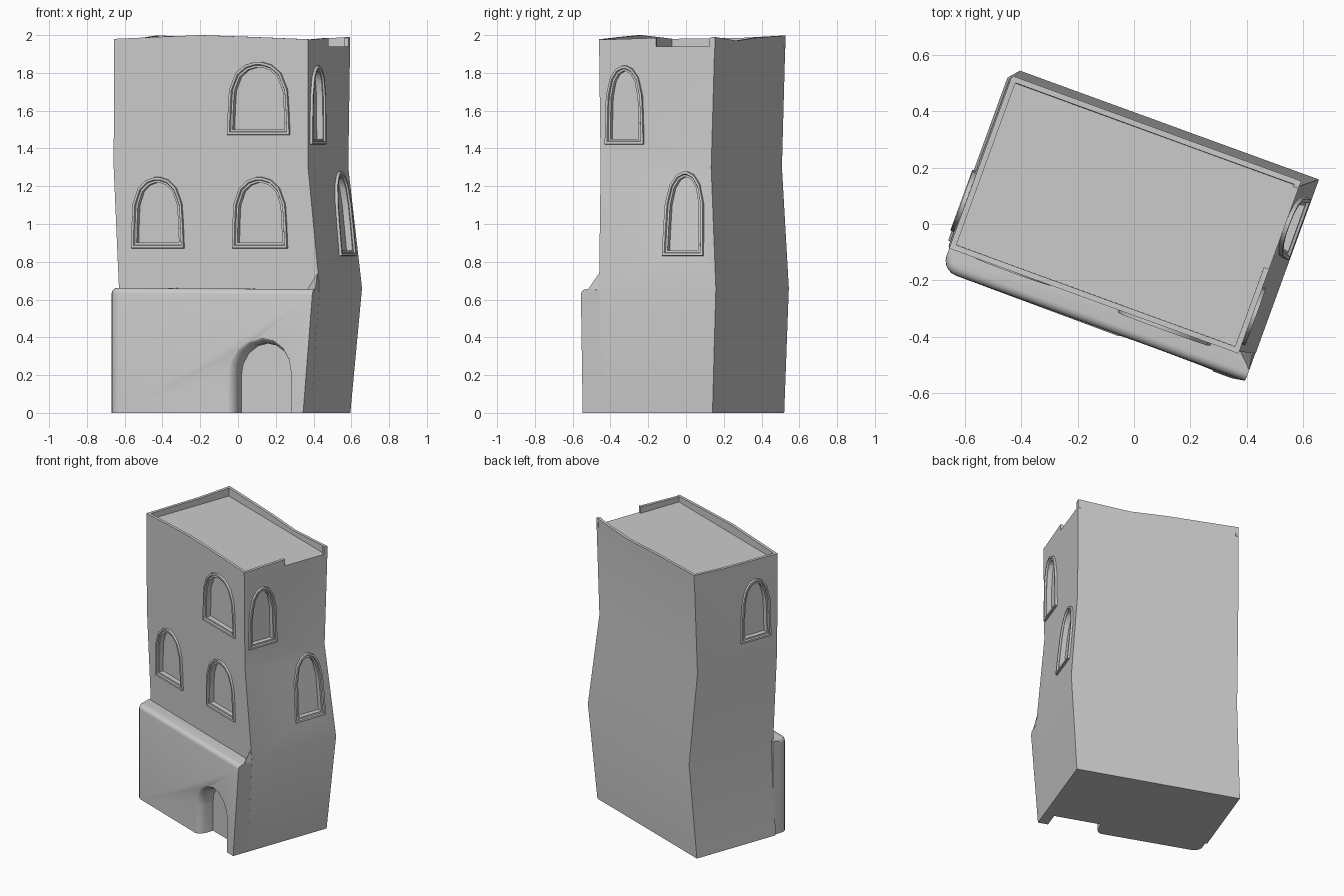
import bpy, bmesh, math

if "Cube" in bpy.data.objects:
    bpy.data.objects.remove(bpy.data.objects["Cube"])

TURN = math.radians(-20)

# Wall positions (building's own axes) at four heights; the walls bulge at z = 0.66
Z = [0, .66, 1.3, 2.0]
WALLS = {'right': [.511, .563, .503, .506], 'left': [-.60, -.567, -.592, -.587],
         'back': [.335, .373, .325, .347], 'front': [-.28, -.285, -.298, -.306]}


def wall(side, z):
    v = WALLS[side]
    for i in range(3):
        if z <= Z[i + 1]:
            t = (z - Z[i]) / (Z[i + 1] - Z[i])
            return v[i] + t * (v[i + 1] - v[i])
    return v[3]


def on_wall(side, s, z, d=0):
    """Point on a wall: s along it, d outwards."""
    p = wall(side, z) + (d if side in ('right', 'back') else -d)
    return (s, p, z) if side in ('front', 'back') else (p, s, z)


def finish(name, bm):
    bmesh.ops.recalc_face_normals(bm, faces=bm.faces)
    me = bpy.data.meshes.new(name)
    bm.to_mesh(me)
    bm.free()
    ob = bpy.data.objects.new(name, me)
    bpy.context.collection.objects.link(ob)
    ob.rotation_euler.z = TURN
    return ob


def loft_bm(rings, closed=False):
    bm = bmesh.new()
    vs = [[bm.verts.new(p) for p in r] for r in rings]
    n = len(rings[0])
    for k in range(len(vs) if closed else len(vs) - 1):
        a, b = vs[k], vs[(k + 1) % len(vs)]
        for i in range(n):
            j = (i + 1) % n
            bm.faces.new((a[i], a[j], b[j], b[i]))
    if not closed:
        bm.faces.new(vs[0])
        bm.faces.new(vs[-1])
    return bm


def loft(name, rings, closed=False):
    return finish(name, loft_bm(rings, closed))


def cut(ob, cutter):
    bpy.context.view_layer.update()
    m = ob.modifiers.new('cut', 'BOOLEAN')
    m.operation, m.object, m.solver = 'DIFFERENCE', cutter, 'EXACT'
    bpy.context.view_layer.objects.active = ob
    bpy.ops.object.modifier_apply(modifier=m.name)
    bpy.data.objects.remove(cutter)


# Main tower body, flat roof at z = 1.94
body = loft('tower_body', [
    [(wall('left', z), wall('front', z), z), (wall('right', z), wall('front', z), z),
     (wall('right', z), wall('back', z), z), (wall('left', z), wall('back', z), z)]
    for z in (0, .66, 1.3, 1.94)])

# Parapet strips with uneven tops; the right one has a gap
PARAPETS = [
    ('front', [(-.587, 1.98), (-.35, 1.99), (-.1, 2.0), (.2, 1.99), (.506, 1.978)]),
    ('left', [(-.306, 1.98), (.1, 1.985), (.347, 1.998)]),
    ('back', [(-.587, 1.998), (-.1, 1.985), (.15, 1.97), (.506, 1.99)]),
    ('right', [(-.306, 1.975), (.014, 1.985)]),
    ('right', [(.317, 1.985), (.347, 1.99)])]
for k, (side, pts) in enumerate(PARAPETS):
    loft(f'parapet_{side}_{k}', [
        [on_wall(side, s, 1.93), on_wall(side, s, h),
         on_wall(side, s, h, -.02), on_wall(side, s, 1.93, -.02)] for s, h in pts])

# Arched windows: recess cut into the wall plus a stepped frame
HALF = [(1, 0), (.97, .35), (.93, .62), (.72, .85), (.42, .96), (.1, 1)]
ARCH = HALF + [(-x, t) for x, t in reversed(HALF)]
FRAME = [(0, -.01), (.003, .014), (.016, .014), (.02, .004), (.031, .004), (.031, -.032), (.015, -.032)]


def outline(side, c, w, z0, z1, inset, d):
    hw = w / 2 - inset
    return [on_wall(side, c + x * hw, z0 + inset + t * (z1 - z0 - 2 * inset), d)
            for x, t in ARCH]


WINDOWS = [('front', .227, .355, 1.47, 1.86), ('front', -.345, .30, .87, 1.25),
           ('front', .23, .315, .87, 1.25), ('right', -.162, .222, 1.42, 1.84),
           ('right', .182, .235, .83, 1.28), ('left', -.13, .235, 1.42, 1.85)]
for k, w in enumerate(WINDOWS):
    cut(body, loft('window_cutter', [outline(*w, .025, .05), outline(*w, .025, -.03)]))
    loft(f'window_frame_{k}', [outline(*w, i, d) for i, d in FRAME], closed=True)

# Ground floor projection with rounded front edges
F, B, L = -.388, -.27, -.587
bm = loft_bm([[(L, F, 0), (.511, F - .008, 0), (.511, B, 0), (L, B, 0)],
              [(L, F, .662), (.562, F, .655), (.562, B, .655), (L, B, .662)]])


def edges(test):
    return [e for e in bm.edges if all(test(v.co) for v in e.verts)]


bmesh.ops.bevel(bm, geom=edges(lambda c: c.x < -.5 and c.y < -.35), offset=.055,
                segments=5, profile=.5, affect='EDGES')
bmesh.ops.bevel(bm, geom=edges(lambda c: c.z > .6 and c.y < -.3), offset=.03,
                segments=4, profile=.5, affect='EDGES')
annex = finish('ground_floor_front', bm)

# Doorway with a softly flared arch
door = [(.16, -.1), (.16, .2)] + [
    (.16 * math.cos(math.radians(a)), .2 + .17 * math.sin(math.radians(a)))
    for a in range(22, 170, 23)] + [(-.16, .2), (-.16, -.1)]
FLARE = [(-.2, 0), (-.345, 0), (-.37, .01), (-.386, .026), (-.398, .05), (-.45, .06)]
cut(annex, loft('door_cutter', [
    [(.282 + x * (1 + g * 6), b, z * (1 + g * 2)) if x < 0 else
     (.282 + x, b, z * (1 + g * 2)) for x, z in door] for b, g in FLARE]))

# Broken corner piece where the ledge meets the tower
bm = bmesh.new()
for p in [(.49, -.28, .65), (.553, -.292, .735), (.562, -.35, .65), (.562, -.23, .655), (.5, -.25, .6)]:
    bm.verts.new(p)
bmesh.ops.convex_hull(bm, input=bm.verts)
finish('ledge_chip', bm)

# Smooth shading with sharp edges kept
for ob in bpy.data.objects:
    ob.select_set(True)
    bpy.context.view_layer.objects.active = ob
bpy.ops.object.shade_smooth_by_angle(angle=math.radians(30))
